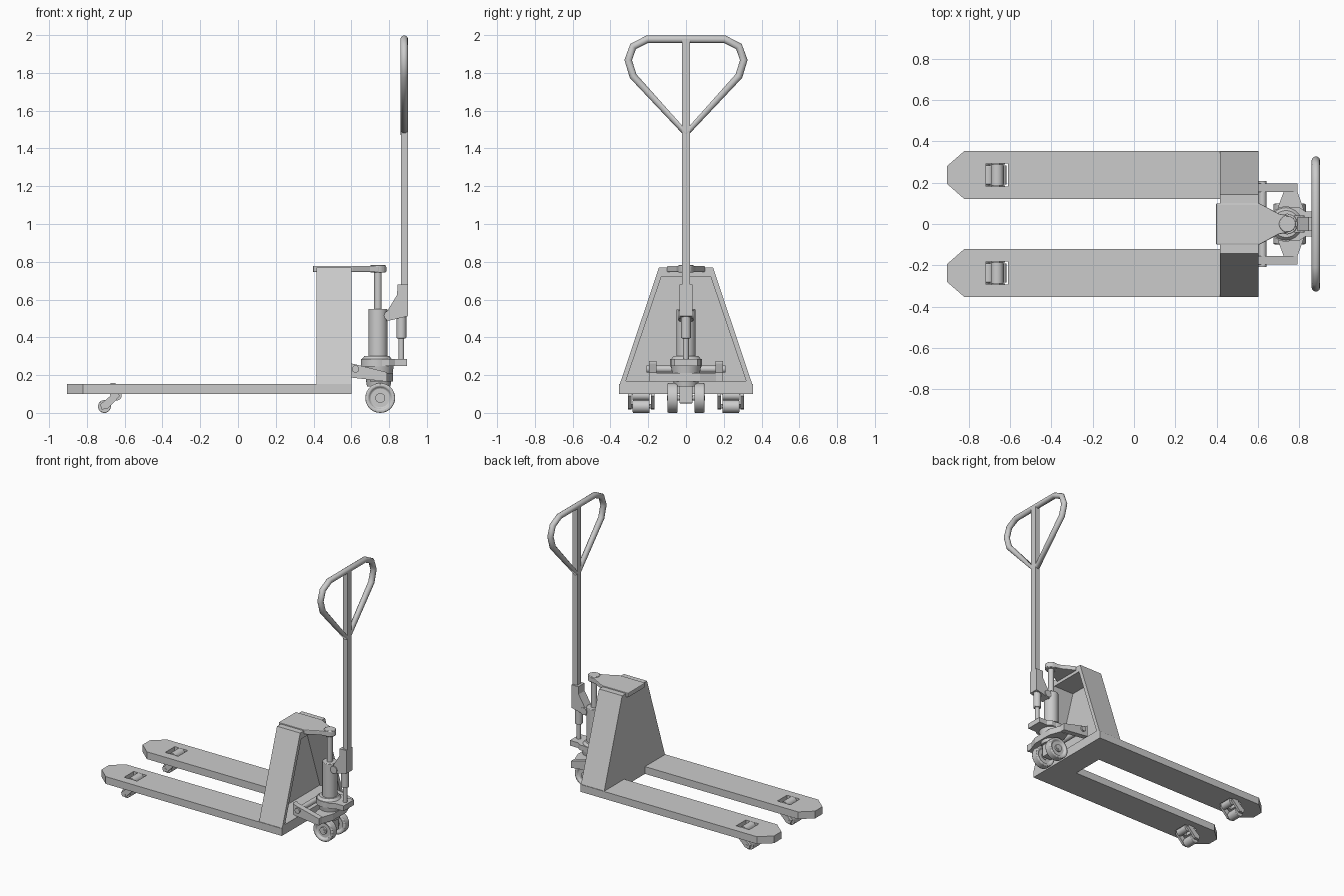
import bpy, bmesh, math
from mathutils import Vector

if "Cube" in bpy.data.objects:
    bpy.data.objects.remove(bpy.data.objects["Cube"])


def finish(name, bm, bevel=0.0, smooth=False):
    bmesh.ops.recalc_face_normals(bm, faces=bm.faces[:])
    me = bpy.data.meshes.new(name)
    bm.to_mesh(me)
    bm.free()
    ob = bpy.data.objects.new(name, me)
    bpy.context.collection.objects.link(ob)
    if bevel:
        m = ob.modifiers.new("bevel", 'BEVEL')
        m.width, m.segments, m.limit_method = bevel, 2, 'ANGLE'
    if smooth:
        bpy.ops.object.select_all(action='DESELECT')
        ob.select_set(True)
        bpy.context.view_layer.objects.active = ob
        bpy.ops.object.shade_smooth_by_angle(angle=math.radians(35))
    return ob


def prism_bm(pts, axis, a, b):
    """Extrude a 2D profile along an axis from a to b."""
    place = {'x': lambda u, v, w: (w, u, v),
             'y': lambda u, v, w: (u, w, v),
             'z': lambda u, v, w: (u, v, w)}[axis]
    bm = bmesh.new()
    f = bm.faces.new([bm.verts.new(place(u, v, a)) for u, v in pts])
    ext = bmesh.ops.extrude_face_region(bm, geom=[f])
    vs = [g for g in ext['geom'] if isinstance(g, bmesh.types.BMVert)]
    bmesh.ops.translate(bm, verts=vs, vec=place(0, 0, b - a))
    bmesh.ops.recalc_face_normals(bm, faces=bm.faces[:])
    return bm


def prism(name, pts, axis, a, b, bevel=0.0):
    return finish(name, prism_bm(pts, axis, a, b), bevel)


def box(name, x0, x1, y0, y1, z0, z1, bevel=0.0):
    return prism(name, [(x0, y0), (x1, y0), (x1, y1), (x0, y1)], 'z', z0, z1, bevel)


def cyl(name, p, q, r, r2=None, bevel=0.0, recess=0.0):
    """Cylinder or cone from p to q; recess sinks the end caps."""
    p, q = Vector(p), Vector(q)
    d = q - p
    bm = bmesh.new()
    bmesh.ops.create_cone(bm, cap_ends=True, segments=32, radius1=r,
                          radius2=r if r2 is None else r2, depth=d.length)
    if recess:
        for f in [f for f in bm.faces if len(f.verts) > 4]:
            n = f.normal.copy()
            bmesh.ops.inset_region(bm, faces=[f], thickness=r * 0.25)
            bmesh.ops.inset_region(bm, faces=[f], thickness=r * 0.05)
            bmesh.ops.translate(bm, verts=f.verts[:], vec=-n * recess)
    rot = d.to_track_quat('Z', 'Y').to_matrix().to_4x4()
    rot.translation = (p + q) / 2
    bmesh.ops.transform(bm, matrix=rot, verts=bm.verts[:])
    return finish(name, bm, bevel, True)


for s, side in ((1, "left"), (-1, "right")):
    c = s * 0.237
    # Fork with chamfered tip and roller window
    fork = prism(side + "_fork",
                 [(0.415, c - .117), (0.415, c + .117), (-.82, c + .117),
                  (-.906, c + .042), (-.906, c - .042), (-.82, c - .117)],
                 'z', 0.1, 0.153)
    cut = box(side + "_window_cutter", -.715, -.61, c - .055, c + .055, 0.05, 0.2)
    cut.hide_render = True
    cut.hide_viewport = False
    cut.display_type = 'WIRE'
    m = fork.modifiers.new("window", 'BOOLEAN')
    m.operation, m.object, m.solver = 'DIFFERENCE', cut, 'EXACT'

    # Load roller, its linkage and pivot
    cyl(side + "_roller_pivot", (-.662, c - .05, .128), (-.662, c + .05, .128), .031)
    cyl(side + "_link_pivot", (-.642, c - .045, .092), (-.642, c + .045, .092), .026)
    cyl(side + "_load_roller", (-.707, c - .045, .034), (-.707, c + .045, .034), .034, bevel=.004)
    cyl(side + "_roller_axle", (-.707, c - .07, .034), (-.707, c + .07, .034), .012)
    for t in (-1, 1):
        y = c + t * .06
        prism(side + "_roller_link",
              [(-.722, .018), (-.69, .022), (-.625, .09), (-.65, .128),
               (-.69, .128), (-.675, .09), (-.73, .045)],
              'y', y - .009, y + .009)

    # Steering frame arm
    y = s * .176
    prism(side + "_frame_arm",
          [(.58, .275), (.60, .262), (.79, .215), (.79, .165), (.60, .187), (.58, .19)],
          'y', y - .02, y + .02)
    # Steering wheel
    cyl(side + "_steer_wheel", (.753, s * .044, .079), (.753, s * .098, .079),
        .079, bevel=.006, recess=.012)
    cyl(side + "_steer_hub", (.753, s * .05, .079), (.753, s * .098, .079), .026)

# Base crosspiece and tapered housing, open towards the handle
box("base_crosspiece", .415, .602, -.354, .354, .1, .154)
bm = prism_bm([(-.35, .154), (.35, .154), (.143, .77), (-.143, .77)], 'x', .415, .602)
back = max(bm.faces, key=lambda f: f.calc_center_median().x)
bmesh.ops.inset_region(bm, faces=[back], thickness=.02)
for v in back.verts:
    low = v.co.z < .4
    v.co.y = math.copysign(.318 if low else .13, v.co.y)
    v.co.z = .17 if low else .722
ext = bmesh.ops.extrude_face_region(bm, geom=[back])
bmesh.ops.translate(bm, vec=(-.165, 0, 0),
                    verts=[g for g in ext['geom'] if isinstance(g, bmesh.types.BMVert)])
if back.is_valid:
    bmesh.ops.delete(bm, geom=[back], context='FACES_ONLY')
finish("housing", bm)

# Lifting lid over the piston
half = [(.397, .1), (.607, .1), (.70, .05), (.74, .042), (.77, .03), (.785, .01)]
prism("lift_lid", half + [(x, -y) for x, y in reversed(half)], 'z', .745, .778, .005)
cyl("lid_boss", (.742, 0, .742), (.742, 0, .784), .04, bevel=.004)

# Hydraulic pump
cyl("piston_rod", (.741, 0, .54), (.741, 0, .75), .02)
cyl("pump_cylinder", (.741, 0, .29), (.741, 0, .55), .05, bevel=.004)
cyl("pump_collar", (.735, 0, .28), (.735, 0, .302), .083, .065)
cyl("pump_flange", (.735, 0, .245), (.735, 0, .285), .085)
prism("pump_plate", [(.72, -.08), (.80, -.08), (.83, -.06), (.895, -.06),
                     (.895, .06), (.83, .06), (.80, .08), (.72, .08)], 'z', .247, .285)

# Steering frame crosspiece, pivot and axles
ring = [(.70, .09), (.725, .158), (.79, .158), (.82, .075)]
prism("frame_crosspiece", ring + [(x, -y) for x, y in reversed(ring)], 'z', .165, .212)
cyl("steering_pivot", (.745, 0, .14), (.745, 0, .25), .062, .08)
box("steering_block", .715, .79, -.035, .035, .05, .17, .006)
cyl("steer_axle", (.753, -.1, .079), (.753, .1, .079), .014)
cyl("frame_axle", (.622, -.208, .232), (.622, .208, .232), .019)

# Pump plunger and handle bracket
cyl("plunger_rod", (.865, 0, .28), (.865, 0, .40), .015)
cyl("plunger_sleeve", (.865, 0, .395), (.865, 0, .525), .026, bevel=.004)
prism("handle_bracket", [(.785, .485), (.90, .512), (.90, .68), (.845, .68),
                         (.842, .625), (.785, .53)], 'y', -.035, .035)
cyl("bracket_roller", (.80, -.042, .515), (.80, .042, .515), .026)

# Handle pole and loop
box("handle_pole", .862, .9, -.022, .022, .60, 1.975)
right = [(.205, 1.978), (.28, 1.94), (.306, 1.868), (.28, 1.783)]
path = right + [(0, 1.478)] + [(-y, z) for y, z in reversed(right)]
cu = bpy.data.curves.new("handle_loop", 'CURVE')
cu.dimensions = '3D'
cu.bevel_depth, cu.bevel_resolution = .021, 3
sp = cu.splines.new('POLY')
sp.points.add(len(path) - 1)
for pt, (y, z) in zip(sp.points, path):
    pt.co = (.88, y, z, 1)
sp.use_cyclic_u = True
bpy.context.collection.objects.link(bpy.data.objects.new("handle_loop", cu))
